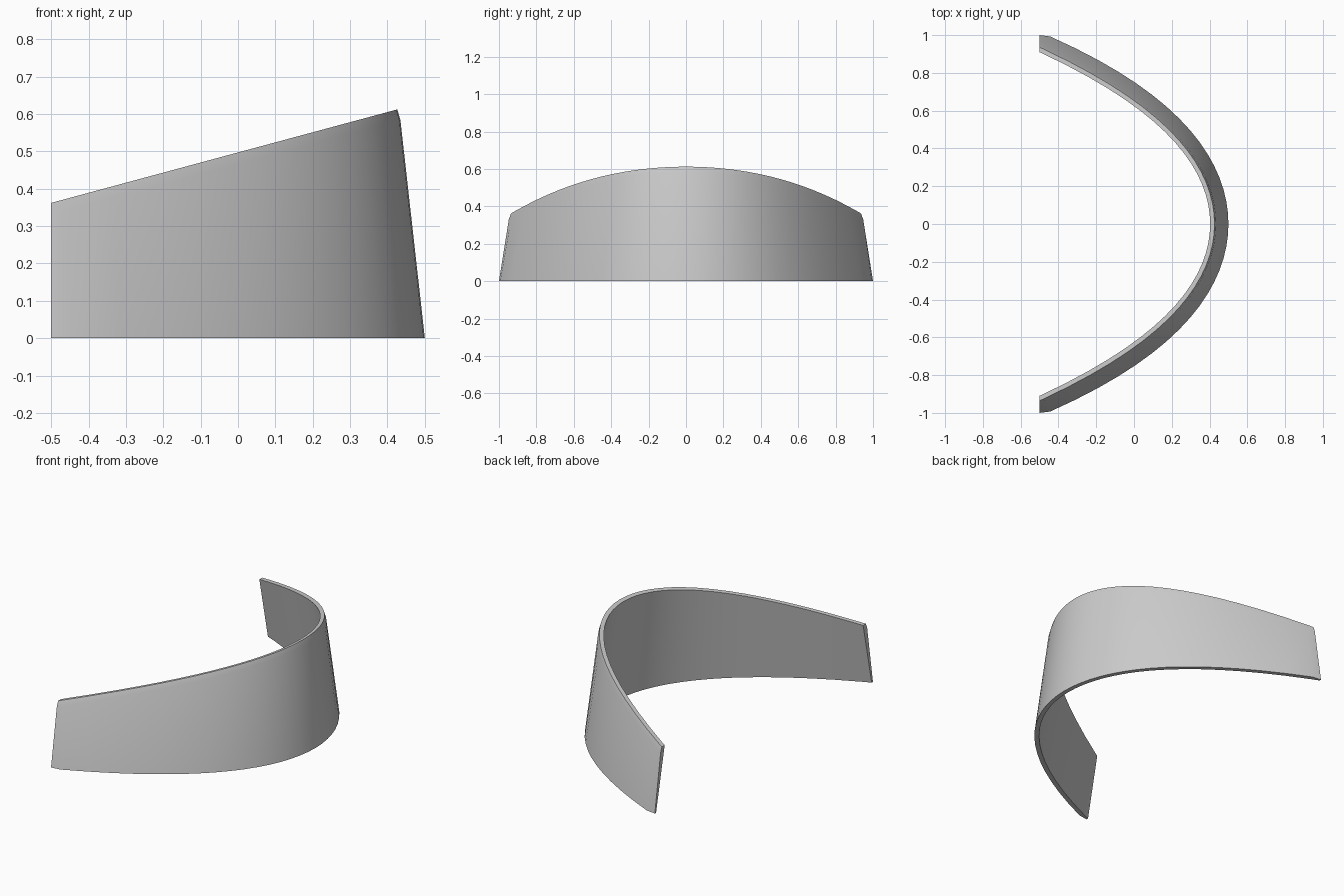
import bpy, bmesh, math

if "Cube" in bpy.data.objects:
    bpy.data.objects.remove(bpy.data.objects["Cube"])

THICK = 0.026


def section(y):
    """Cross-section of the leaning wall at plan position y."""
    x = 0.5 - 0.78 * y**2 - 0.18 * y**4
    nx, ny = 1.0, 1.56 * y + 0.72 * y**3
    n = math.hypot(nx, ny)
    nx, ny = nx / n, ny / n
    lean = 0.112 + 0.08 * y * y

    def point(extra, drop=0.0, bottom=False):
        # the top follows a plane sloping up towards the apex
        z = 0.0
        if not bottom:
            z = (0.497 + 0.27 * (x - nx * extra)) / (1 + 0.27 * nx * lean) - drop
        d = lean * z + extra
        return (x - nx * d, y - ny * d, z)

    return [point(0, bottom=True), point(0, drop=0.03), point(0.005),
            point(THICK + 0.003), point(THICK, bottom=True)]


# curved band lofted through the cross-sections
half = [0.993 * i / 16 for i in range(1, 17)] + [1.06]
ys = [-y for y in reversed(half)] + [0.0] + half
bm = bmesh.new()
rings = [[bm.verts.new(p) for p in section(y)] for y in ys]
for a, b in zip(rings, rings[1:]):
    for i in range(5):
        j = (i + 1) % 5
        bm.faces.new((a[i], b[i], b[j], a[j]))
bm.faces.new(rings[0])
bm.faces.new(rings[-1])

# trim both ends flat at the back and cap them
geom = bm.verts[:] + bm.edges[:] + bm.faces[:]
cut = bmesh.ops.bisect_plane(bm, geom=geom, plane_co=(-0.5, 0, 0),
                             plane_no=(-1, 0, 0), clear_outer=True)
edges = [e for e in cut["geom_cut"] if isinstance(e, bmesh.types.BMEdge)]
bmesh.ops.edgeloop_fill(bm, edges=edges)

# pull in the outer bottom corners
for v in bm.verts:
    if abs(v.co.y) > 1.0:
        v.co.y = math.copysign(1.0, v.co.y)
bmesh.ops.recalc_face_normals(bm, faces=bm.faces[:])

mesh = bpy.data.meshes.new("curved_band")
bm.to_mesh(mesh)
bm.free()
band = bpy.data.objects.new("curved_band", mesh)
bpy.context.collection.objects.link(band)
bpy.context.view_layer.objects.active = band
band.select_set(True)
bpy.ops.object.shade_smooth_by_angle(angle=math.radians(30))
